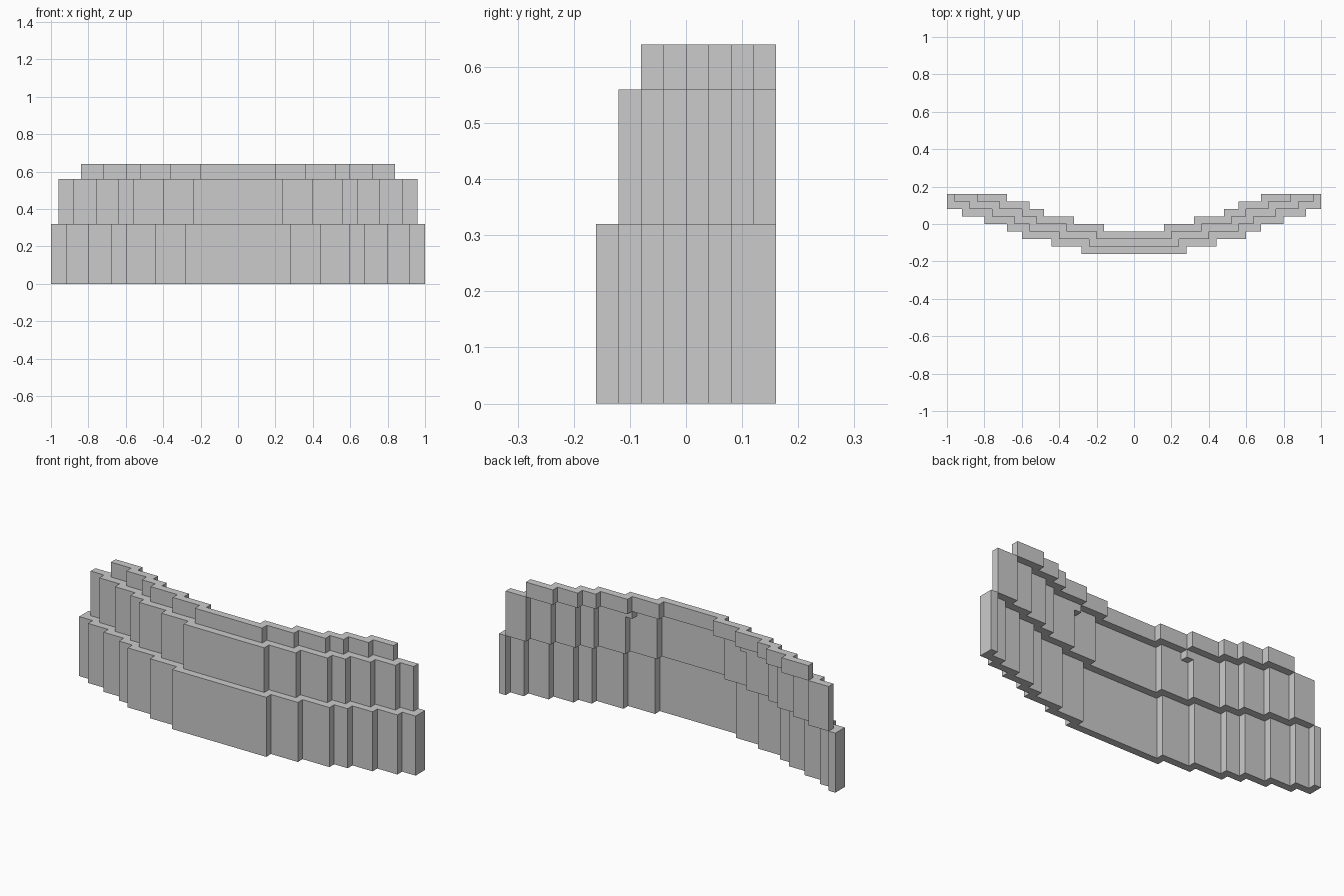
import bpy, bmesh

if "Cube" in bpy.data.objects:
    bpy.data.objects.remove(bpy.data.objects["Cube"])

STEP = 0.04  # grid unit of the blocky style

# Nested stepped arcs: half-widths of successive treads, each one STEP further back
ARCS = [
    (-0.16, [0.28, 0.44, 0.60, 0.68, 0.80, 0.92, 1.00]),
    (-0.12, [0.24, 0.40, 0.56, 0.64, 0.76, 0.88, 0.96]),
    (-0.08, [0.20, 0.36, 0.52, 0.60, 0.72, 0.84]),
    (-0.04, [0.16, 0.32, 0.48, 0.56, 0.68]),
]


def stair(y, widths):
    """Stepped line across the model from left end to right end."""
    half = []
    for i, w in enumerate(widths):
        if i:
            half.append((widths[i - 1], y + i * STEP))
        half.append((w, y + i * STEP))
    return [(-x, py) for x, py in reversed(half)] + half


def prism(name, outline, z0, z1):
    """Extrude a plan outline between two heights."""
    bm = bmesh.new()
    face = bm.faces.new([bm.verts.new((x, y, z0)) for x, y in outline])
    top = bmesh.ops.extrude_face_region(bm, geom=[face])["geom"]
    bmesh.ops.translate(bm, vec=(0, 0, z1 - z0),
                        verts=[g for g in top if isinstance(g, bmesh.types.BMVert)])
    bmesh.ops.recalc_face_normals(bm, faces=bm.faces)
    mesh = bpy.data.meshes.new(name)
    bm.to_mesh(mesh)
    bm.free()
    obj = bpy.data.objects.new(name, mesh)
    bpy.context.collection.objects.link(obj)
    return obj


# Three curved bands, each leaning back onto the arc behind it
bands = [("lower_band", 0.0, 0.32), ("middle_band", 0.32, 0.56), ("upper_band", 0.56, 0.64)]
for i, (name, z0, z1) in enumerate(bands):
    front_y, front_w = ARCS[i]
    back_y, back_w = ARCS[i + 1]
    back = stair(back_y, back_w + [front_w[-1]])
    prism(name, stair(front_y, front_w) + back[::-1], z0, z1)

# Small support blocks under the upper band at the back
for side, s in (("right", 1), ("left", -1)):
    prism("support_block_" + side,
          [(s * 0.32, -0.04), (s * 0.36, -0.04), (s * 0.36, 0.0), (s * 0.32, 0.0)],
          0.52, 0.56)
